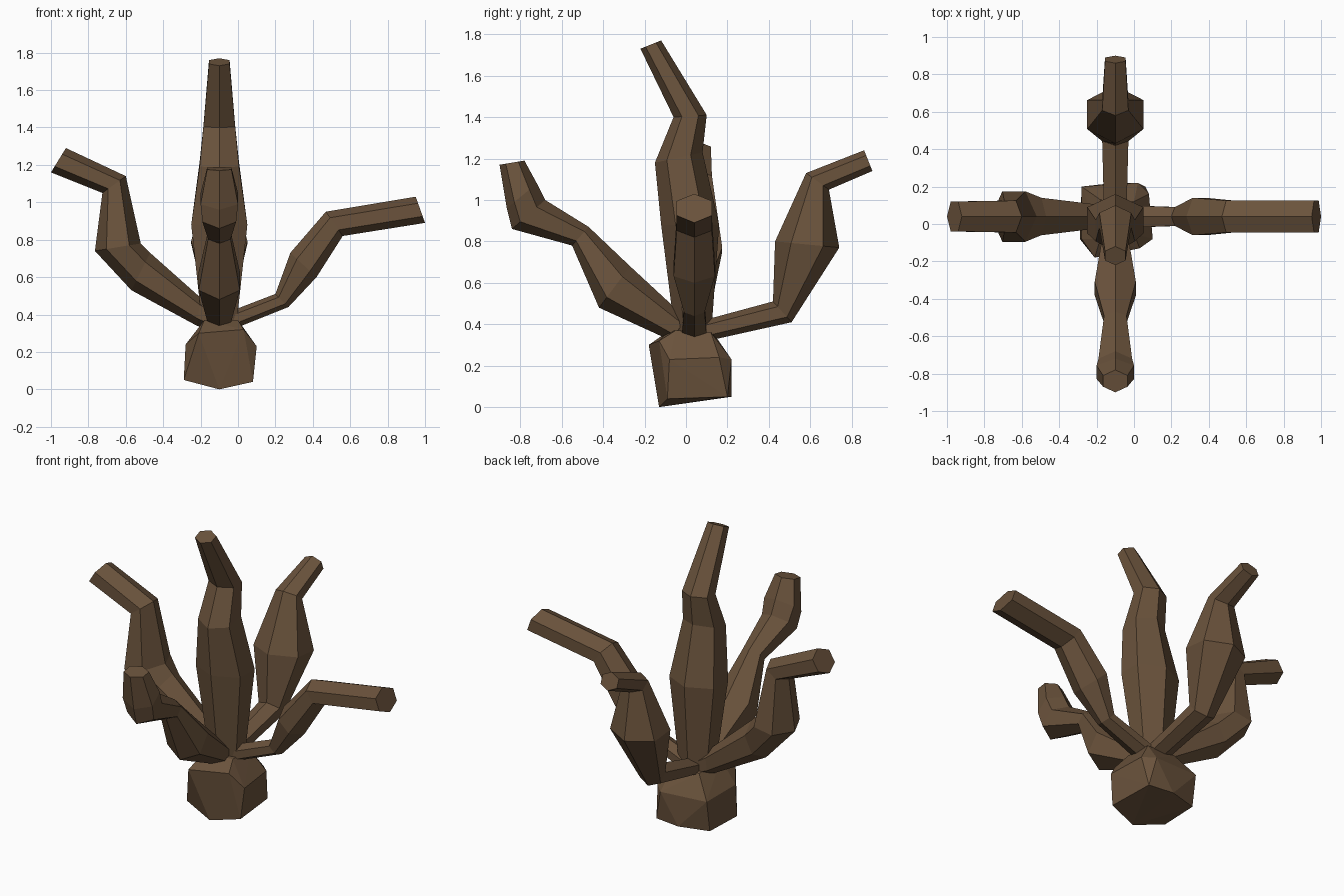
import bpy, bmesh, math

if "Cube" in bpy.data.objects:
    bpy.data.objects.remove(bpy.data.objects["Cube"])

bark = bpy.data.materials.new("brown bark")
bark.diffuse_color = (0.145, 0.086, 0.045, 1)
bark.use_nodes = True
bark.node_tree.nodes["Principled BSDF"].inputs["Base Color"].default_value = bark.diffuse_color


def finish(bm, name):
    bmesh.ops.recalc_face_normals(bm, faces=bm.faces)
    me = bpy.data.meshes.new(name)
    bm.to_mesh(me)
    bm.free()
    me.materials.append(bark)
    ob = bpy.data.objects.new(name, me)
    bpy.context.collection.objects.link(ob)
    return ob


def limb(name, axis, offset, sections, sides=6):
    """Faceted tube lying in the xz or yz plane. Each section gives its upper
    and lower edge points (along, z) and its half width across the plane."""
    bm = bmesh.new()
    rings = []
    for (h1, z1), (h2, z2), w in sections:
        ring = []
        for k in range(sides):
            a = 2 * math.pi * k / sides
            t = (1 - math.cos(a)) / 2
            h, z = h1 + (h2 - h1) * t, z1 + (z2 - z1) * t
            s = offset + w * math.sin(a) / math.sin(math.pi / 3)
            ring.append(bm.verts.new((h, s, z) if axis == 'x' else (s, h, z)))
        rings.append(ring)
    for r, q in zip(rings, rings[1:]):
        for k in range(sides):
            n = (k + 1) % sides
            bm.faces.new((r[k], r[n], q[n], q[k]))
    bm.faces.new(rings[0])
    bm.faces.new(rings[-1])
    return finish(bm, name)


# Faceted stump at the bottom
bm = bmesh.new()
for p in [(-.1, -.13, 0), (-.29, -.08, .05), (.08, -.09, .04), (-.28, .17, .05),
          (-.1, .22, .05), (.06, .2, .05), (.1, -.08, .23), (.08, .16, .24),
          (.02, .22, .23), (-.28, .2, .24), (-.28, -.08, .24), (-.21, -.18, .3),
          (.03, -.13, .32), (-.18, -.08, .37), (0, -.05, .37), (0, .12, .36),
          (-.18, .13, .36)]:
    bm.verts.new(p)
bmesh.ops.convex_hull(bm, input=bm.verts)
finish(bm, "stump")

# Tall middle branch
limb("middle_branch", 'y', -.1, [
    ((-.05, .33), (.12, .33), .09),
    ((-.12, .88), (.16, .88), .15),
    ((-.15, 1.18), (.08, 1.23), .105),
    ((-.06, 1.40), (.10, 1.41), .085),
    ((-.22, 1.73), (-.12, 1.77), .055)])

# Left branch
limb("left_branch", 'x', .04, [
    ((-.08, .40), (-.10, .30), .06),
    ((-.20, .49), (-.22, .34), .065),
    ((-.47, .73), (-.57, .53), .10),
    ((-.52, .78), (-.765, .74), .135),
    ((-.60, 1.14), (-.725, 1.05), .085),
    ((-.92, 1.29), (-1.0, 1.16), .08)])

# Right branch
limb("right_branch", 'x', .04, [
    ((-.06, .41), (-.03, .32), .06),
    ((.20, .51), (.27, .44), .05),
    ((.28, .73), (.42, .60), .10),
    ((.47, .95), (.56, .82), .085),
    ((.95, 1.03), (1.0, .89), .085),
    ((.96, 1.0), (.93, .85), .06)][:5])

# Front branch
limb("front_branch", 'y', -.1, [
    ((.0, .43), (-.07, .32), .06),
    ((-.27, .68), (-.42, .48), .11),
    ((-.47, .87), (-.55, .78), .06),
    ((-.68, 1.0), (-.84, .86), .09),
    ((-.72, 1.08), (-.865, .96), .10),
    ((-.78, 1.19), (-.90, 1.17), .065)])

# Back branch
limb("back_branch", 'y', -.1, [
    ((.05, .41), (.06, .31), .06),
    ((.42, .51), (.51, .41), .07),
    ((.43, .80), (.74, .77), .15),
    ((.58, 1.13), (.69, 1.05), .07),
    ((.86, 1.24), (.90, 1.14), .055)])
